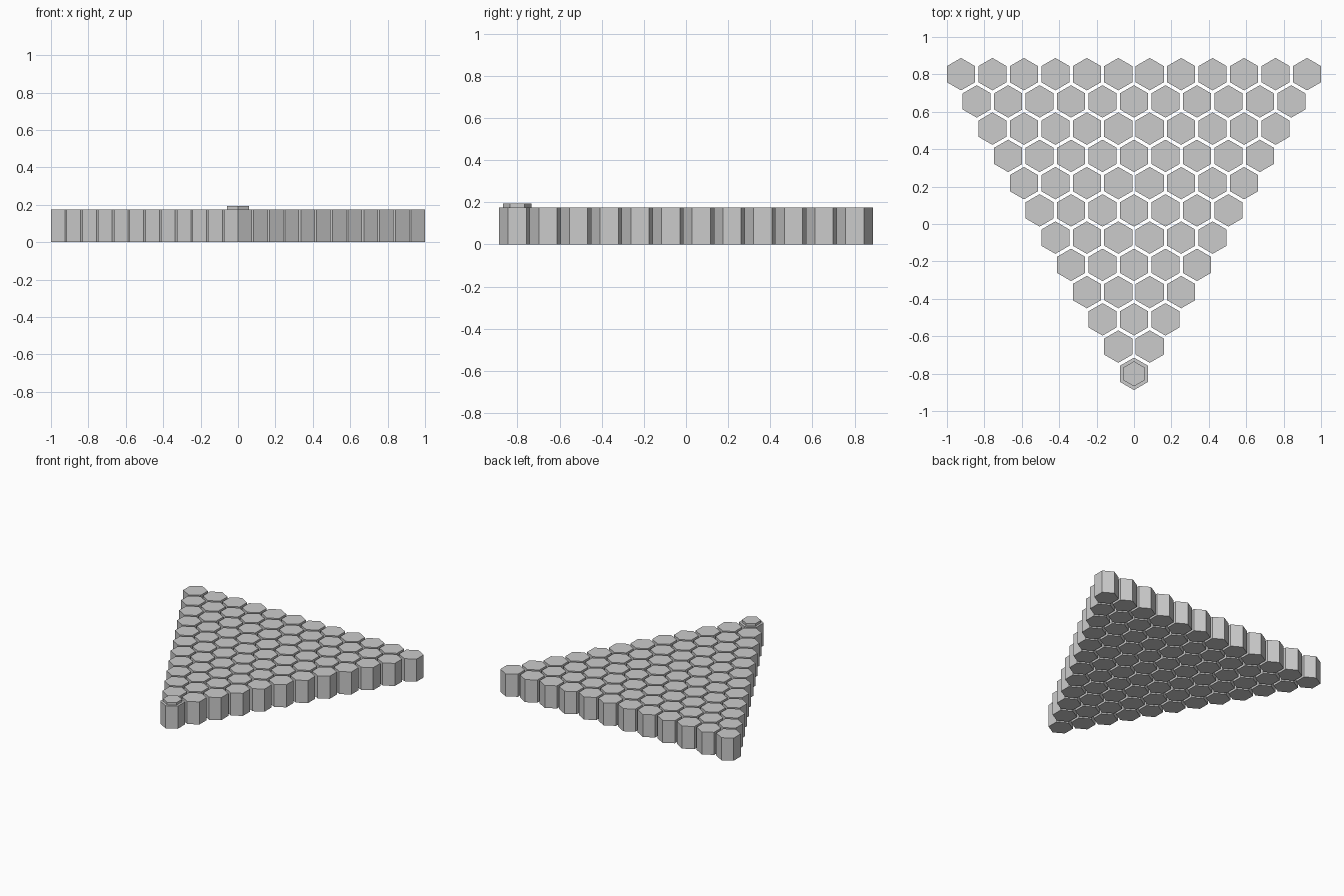
import bpy, bmesh
from math import pi, sin, cos, sqrt

if "Cube" in bpy.data.objects:
    bpy.data.objects.remove(bpy.data.objects["Cube"])

ROWS = 12
HALF_W = 0.075                         # half width across flats
STEP = (2 - 2 * HALF_W) / (ROWS - 1)   # column spacing
ROW_STEP = STEP * sqrt(3) / 2
RADIUS = HALF_W * 2 / sqrt(3)
HEIGHT = 0.175


def add_hex(bm, x, y, r, z0, z1):
    """Closed hexagonal prism with points along y."""
    ring = [(x + r * sin(i * pi / 3), y - r * cos(i * pi / 3)) for i in range(6)]
    low = [bm.verts.new((px, py, z0)) for px, py in ring]
    top = [bm.verts.new((px, py, z1)) for px, py in ring]
    bm.faces.new(low[::-1])
    bm.faces.new(top)
    for i in range(6):
        j = (i + 1) % 6
        bm.faces.new((low[i], low[j], top[j], top[i]))


def make_object(name, prisms):
    bm = bmesh.new()
    for p in prisms:
        add_hex(bm, *p)
    mesh = bpy.data.meshes.new(name)
    bm.to_mesh(mesh)
    bm.free()
    bpy.context.collection.objects.link(bpy.data.objects.new(name, mesh))


# Triangle of tiles, one object per row, growing from front to back
y_front = -ROW_STEP * (ROWS - 1) / 2
for row in range(ROWS):
    y = y_front + row * ROW_STEP
    make_object(f"hex_tile_row_{row + 1}",
                [((col - row / 2) * STEP, y, RADIUS, 0, HEIGHT) for col in range(row + 1)])

# Thin raised marker on the front tile
make_object("marker_disc", [(0, y_front, 0.067, HEIGHT, 0.194)])
